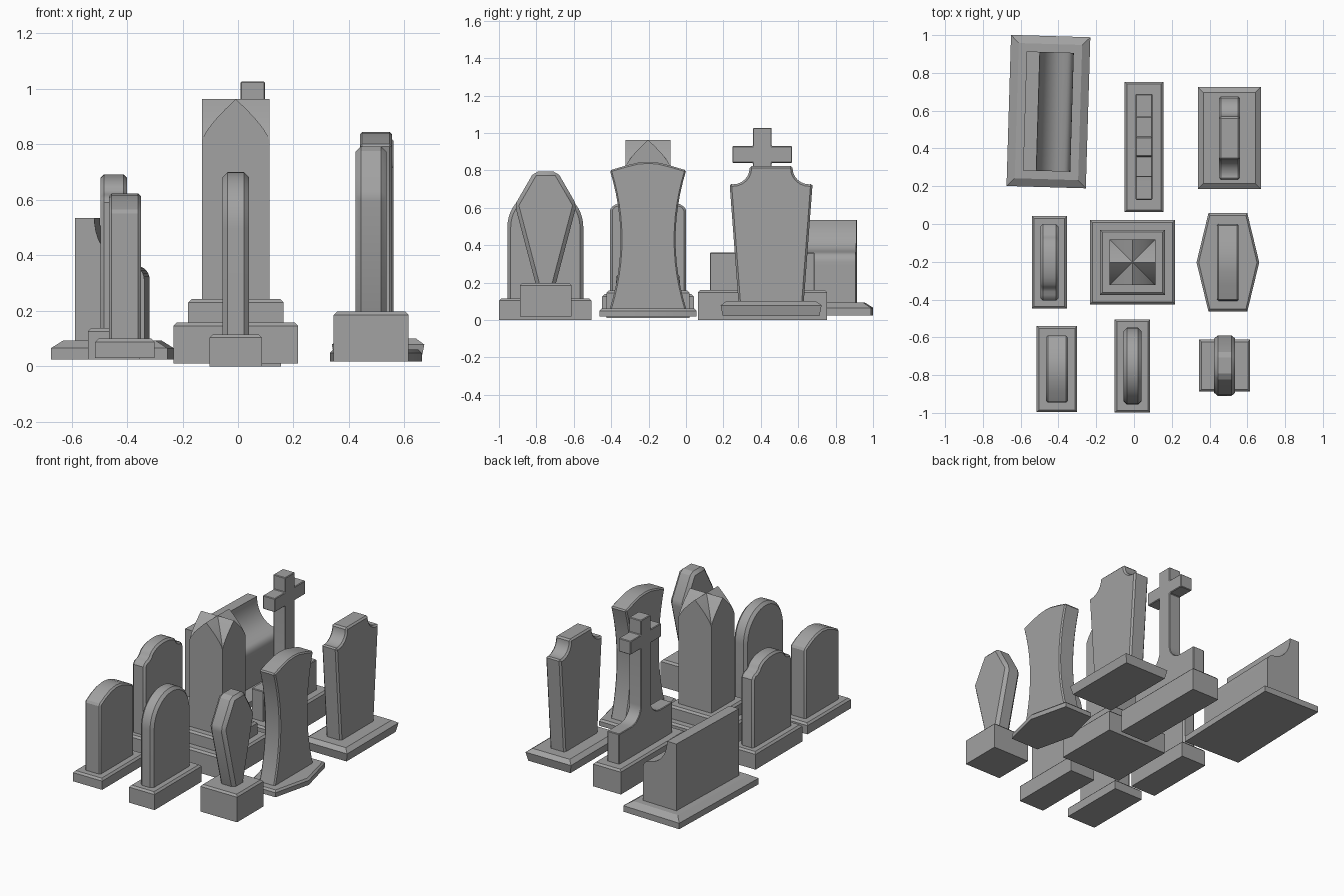
import bpy, bmesh, math

cube = bpy.data.objects.get("Cube")
if cube:
    bpy.data.objects.remove(cube, do_unlink=True)

stone = bpy.data.materials.new("grey_stone")
stone.use_nodes = True
GREY = (0.36, 0.36, 0.36, 1)
stone.diffuse_color = GREY
stone.node_tree.nodes["Principled BSDF"].inputs["Base Color"].default_value = GREY


def finish(name, bm, centre, turn=0):
    """Turn a bmesh into a shaded, coloured object."""
    bmesh.ops.recalc_face_normals(bm, faces=bm.faces)
    mesh = bpy.data.meshes.new(name)
    bm.to_mesh(mesh)
    bm.free()
    mesh.materials.append(stone)
    obj = bpy.data.objects.new(name, mesh)
    bpy.context.collection.objects.link(obj)
    obj.location = (centre[0], centre[1], 0)
    obj.rotation_euler.z = turn
    bpy.ops.object.select_all(action='DESELECT')
    obj.select_set(True)
    bpy.context.view_layer.objects.active = obj
    bpy.ops.object.shade_smooth_by_angle(angle=math.radians(28))
    return obj


def plinth(name, centre, half, levels, outline=None, turn=0):
    """Stack of rings; levels are (height, inset) from the bottom up."""
    bm = bmesh.new()
    outline = outline or [(-1, -1), (1, -1), (1, 1), (-1, 1)]
    rings = [[bm.verts.new((u * (half[0] - i), v * (half[1] - i), z)) for u, v in outline]
             for z, i in levels]
    n = len(outline)
    for low, high in zip(rings, rings[1:]):
        for k in range(n):
            bm.faces.new((low[k], low[(k + 1) % n], high[(k + 1) % n], high[k]))
    bm.faces.new(rings[0])
    bm.faces.new(rings[-1])
    return finish(name, bm, centre, turn)


def block(z0, z1, c=0.012):
    """Levels of a plain block with a chamfered top."""
    return [(z0, 0), (z1 - c, 0), (z1, c)]


def slab(name, centre, profile, depth, bevel=0.01, along='x', turn=0):
    """Extrude a (width, height) profile and chamfer its hard edges."""
    bm = bmesh.new()
    ends = []
    for s in (-depth / 2, depth / 2):
        ends.append([bm.verts.new((s, u, z) if along == 'x' else (u, s, z)) for u, z in profile])
    n = len(profile)
    for k in range(n):
        j = (k + 1) % n
        bm.faces.new((ends[0][k], ends[0][j], ends[1][j], ends[1][k]))
    for e in ends:
        bm.faces.new(e)
    bmesh.ops.recalc_face_normals(bm, faces=bm.faces)
    if bevel:
        floor = min(z for u, z in profile) + 0.001
        hard = [e for e in bm.edges if e.calc_face_angle(0) > math.radians(40)
                and min(v.co.z for v in e.verts) + max(v.co.z for v in e.verts) > 2 * floor]
        bmesh.ops.bevel(bm, geom=hard, offset=bevel, segments=1, affect='EDGES', clamp_overlap=True)
    return finish(name, bm, centre, turn)


def mirrored(right):
    """Complete a profile given its right half, bottom to top."""
    return right + [(-u, z) for u, z in reversed(right) if u > 1e-5]


def arc(cu, cz, ru, rz, a0, a1, n=8):
    """Points on an ellipse, angles in degrees."""
    return [(cu + ru * math.cos(math.radians(a0 + (a1 - a0) * k / n)),
             cz + rz * math.sin(math.radians(a0 + (a1 - a0) * k / n))) for k in range(n + 1)]


# Slant-faced marker with a concave slope
spot, lean = (-0.453, 0.595), -0.03
plinth("slant_base", spot, (0.21, 0.4), [(0.025, 0), (0.065, 0), (0.092, 0.042)], turn=lean)
slant = [(-0.125, 0.09), (0.125, 0.09), (0.125, 0.29)]
slant += arc(0.085, 0.31, 0.04, 0.05, 0, 80, 5)
slant += arc(0.085, 0.53, 0.14, 0.165, 265, 185, 8)
slant += [(-0.055, 0.535), (-0.125, 0.535)]
slab("slant_stone", spot, slant, 0.63, bevel=0, along='y', turn=lean)

# Cross on a stepped pedestal
spot = (0.053, 0.408)
plinth("cross_base", spot, (0.102, 0.345), block(0, 0.16))
cross = [(0.28, 0.16), (0.28, 0.36), (0.18, 0.36)]
cross += arc(0.15, 0.46, 0.1, 0.1, 270, 180, 6)
cross += [(0.05, 0.84), (0.16, 0.84), (0.16, 0.93), (0.05, 0.93), (0.05, 1.027)]
slab("cross_stone", spot, mirrored(cross), 0.088, bevel=0.004)

# Tapered headstone with scooped corners
spot = (0.505, 0.455)
plinth("scooped_base", spot, (0.167, 0.27),
       [(0.02, 0.012), (0.078, 0), (0.1, 0.03)])
scoop = [(0.175, 0.1), (0.222, 0.73)]
scoop += arc(0.205, 0.81, 0.09, 0.085, 270, 180, 6)
scoop += [(0.115, 0.823)]
slab("scooped_stone", spot, mirrored(scoop), 0.112, bevel=0.018)

# Waisted headstone on a six-sided base
spot = (0.497, -0.203)
hexagon = [(-0.62, -1), (0.62, -1), (1, 0), (0.62, 1), (-0.62, 1), (-1, 0)]
plinth("waisted_base", spot, (0.166, 0.26), block(0.018, 0.06), hexagon)
waist = []
for k in range(13):
    t = k / 12
    waist.append((0.147 + 0.057 * abs(2 * t - 1) ** 2, 0.06 + 0.74 * t))
waist += [(0.12, 0.825), (0.055, 0.841), (0, 0.845)]
slab("waisted_stone", spot, mirrored(waist), 0.115, bevel=0.008)

# Coffin-shaped headstone
spot = (0.48, -0.75)
plinth("coffin_base", spot, (0.135, 0.138), block(0.018, 0.197))
coffin = [(0.055, 0.197), (0.165, 0.615), (0.062, 0.793)]
slab("coffin_stone", spot, mirrored(coffin), 0.112, bevel=0.02)

# Round-topped headstone
spot = (-0.008, -0.752)
plinth("round_base", spot, (0.094, 0.247), block(0, 0.115))
rounded = [(0.203, 0.115)] + arc(0, 0.497, 0.203, 0.203, 0, 90, 12)
slab("round_stone", spot, mirrored(rounded), 0.096, bevel=0.018)

# Low headstone with a gently arched top
spot = (-0.408, -0.768)
plinth("low_base", spot, (0.107, 0.228), block(0.03, 0.1))
low = [(0.178, 0.1), (0.178, 0.56), (0.12, 0.592), (0.06, 0.615), (0, 0.623)]
slab("low_stone", spot, mirrored(low), 0.115, bevel=0.01)

# Headstone with shoulders and a raised arch
spot = (-0.448, -0.203)
plinth("shouldered_base", spot, (0.093, 0.245), block(0.025, 0.138))
shoulder = [(0.203, 0.138), (0.203, 0.59), (0.185, 0.615), (0.155, 0.622)]
shoulder += arc(0, 0.622, 0.14, 0.07, 10, 90, 7)
slab("shouldered_stone", spot, mirrored(shoulder), 0.094, bevel=0.012)

# Central pillar: stepped base, square shaft, crossing pointed roofs
spot = (-0.008, -0.203)
plinth("pillar_base", spot, (0.225, 0.223), block(0.01, 0.157))
plinth("pillar_step", spot, (0.172, 0.172), block(0.157, 0.242))
R = 0.121
plinth("pillar_shaft", spot, (R, R), [(0.242, 0), (0.815, 0)])
pointed = []
for k in range(9):
    t = k / 8
    pointed.append((R * (1 - t ** 1.35), 0.815 + 0.148 * t))
for axis in "xy":
    slab("pillar_roof_" + axis, spot, mirrored(pointed), 2 * R, bevel=0, along=axis)
